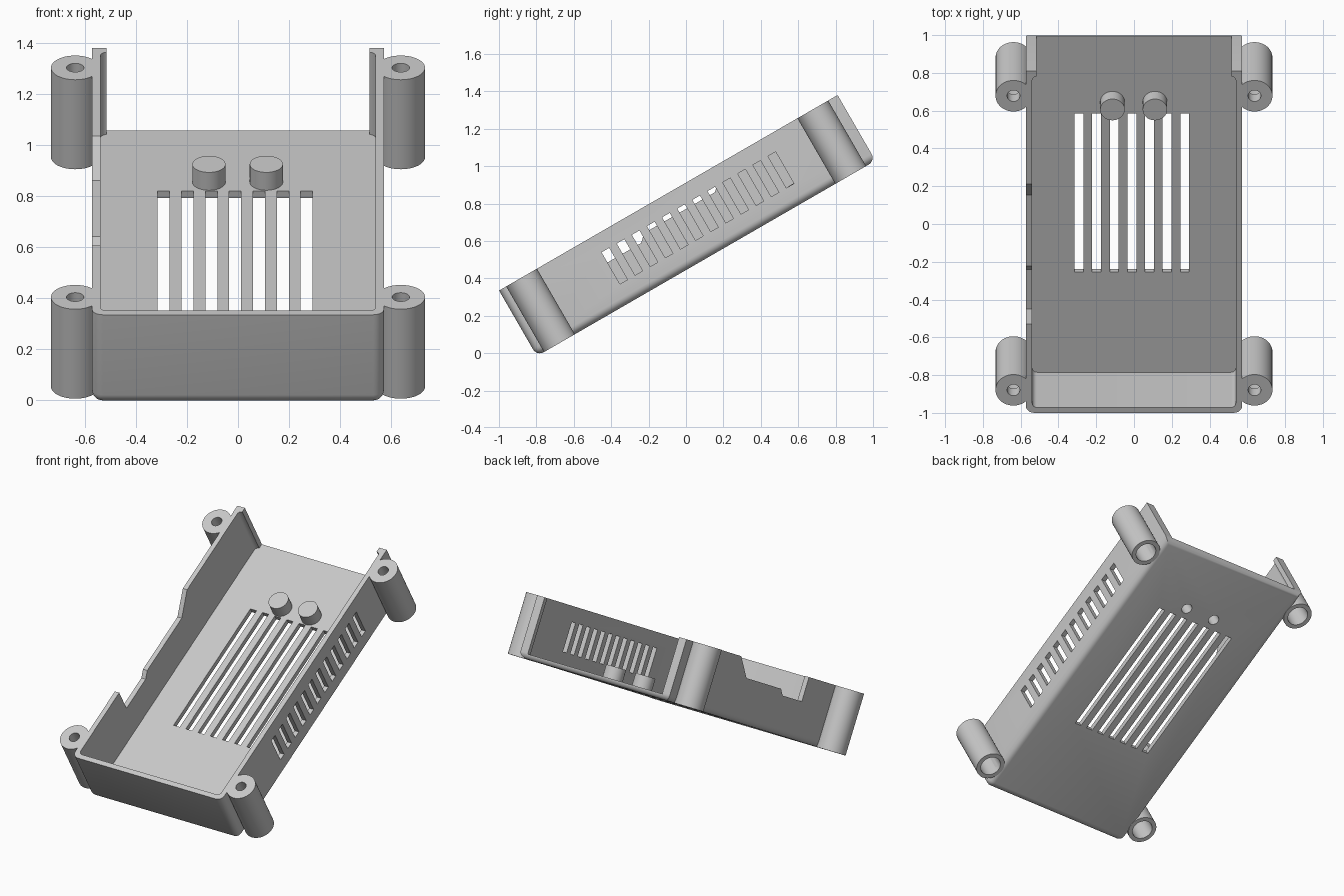
import bpy, bmesh, math
from mathutils import Matrix, Vector

old = bpy.data.objects.get("Cube")
if old:
    bpy.data.objects.remove(old, do_unlink=True)

# Tray is modelled flat (y = length, z = height), then every part is tilted
TILT = math.radians(30)
ORIGIN = (0, -0.797, -0.016)
HALF, LENGTH, HEIGHT, WALL = 0.572, 2.09, 0.405, 0.033

grey = bpy.data.materials.new("plain grey")
grey.use_nodes = True
COLOUR = (0.58, 0.58, 0.58, 1)
grey.diffuse_color = COLOUR
grey.node_tree.nodes["Principled BSDF"].inputs["Base Color"].default_value = COLOUR


def finish(name, bm):
    """Turn a bmesh into a tilted grey object."""
    bmesh.ops.recalc_face_normals(bm, faces=bm.faces)
    mesh = bpy.data.meshes.new(name)
    bm.to_mesh(mesh)
    bm.free()
    mesh.materials.append(grey)
    obj = bpy.data.objects.new(name, mesh)
    obj.location = ORIGIN
    obj.rotation_euler.x = TILT
    bpy.context.collection.objects.link(obj)
    return obj


def add_box(bm, lo, hi):
    lo, hi = Vector(lo), Vector(hi)
    place = Matrix.Translation((lo + hi) / 2) @ Matrix.Diagonal((*(hi - lo), 1))
    bmesh.ops.create_cube(bm, size=1, matrix=place)


def round_edges(bm, radius, rule):
    edges = [e for e in bm.edges if rule(*(v.co for v in e.verts))]
    bmesh.ops.bevel(bm, geom=edges, offset=radius, segments=6, profile=0.5, affect='EDGES')


def lathe(name, profile, x, y):
    """Spin a closed radius/height profile around a vertical axis."""
    bm = bmesh.new()
    verts = [bm.verts.new((r, 0, z)) for r, z in profile]
    edges = [bm.edges.new((a, b)) for a, b in zip(verts, verts[1:] + verts[:1])]
    bmesh.ops.spin(bm, geom=verts + edges, cent=(0, 0, 0), axis=(0, 0, 1),
                   angle=math.tau, steps=48)
    bmesh.ops.remove_doubles(bm, verts=bm.verts, dist=0.0001)
    bmesh.ops.translate(bm, verts=bm.verts, vec=(x, y, 0))
    return finish(name, bm)


def cut(target, bm):
    """Subtract a bmesh from an object and discard the cutter."""
    cutter = finish("cutter", bm)
    cutter.hide_render = True
    mod = target.modifiers.new("cut", 'BOOLEAN')
    mod.operation, mod.solver, mod.object = 'DIFFERENCE', 'EXACT', cutter
    bpy.context.view_layer.objects.active = target
    bpy.ops.object.modifier_apply(modifier=mod.name)
    bpy.data.objects.remove(cutter, do_unlink=True)


def upright(a, b):
    return abs(a.z - b.z) > 0.1


# Tray: rounded block with rounded bottom edges and front corners
bm = bmesh.new()
add_box(bm, (-HALF, 0, 0), (HALF, LENGTH, HEIGHT))
round_edges(bm, 0.042, lambda a, b: max(a.z, b.z) < 0.01
            or (upright(a, b) and max(a.y, b.y) < 0.01))
tray = finish("tray", bm)

# Inner cavity
bm = bmesh.new()
add_box(bm, (WALL - HALF, WALL, WALL), (HALF - WALL, LENGTH - WALL, 1))
round_edges(bm, 0.025, upright)
cut(tray, bm)

# Open back end, leaving a narrow lip at each side
bm = bmesh.new()
add_box(bm, (-0.515, 1.9, WALL), (0.515, 2.3, 1))
cut(tray, bm)

# Stepped notch in the right wall
bm = bmesh.new()
notch = [(0.542, 0.6), (0.542, 0.245), (0.784, 0.245), (0.826, 0.283),
         (1.262, 0.283), (1.4, HEIGHT), (1.4, 0.6)]
face = bm.faces.new([bm.verts.new((-0.7, y, z)) for y, z in notch])
side = bmesh.ops.extrude_face_region(bm, geom=[face])["geom"]
bmesh.ops.translate(bm, vec=(0.3, 0, 0),
                    verts=[v for v in side if isinstance(v, bmesh.types.BMVert)])
cut(tray, bm)

# Vent slots in the floor and left wall, and peg holes in the floor
PITCH, SLOT = 0.0934, 0.047
PEGS, PEG_Y, PEG_HOLE = (-0.114, 0.111), 1.685, 0.035
bm = bmesh.new()
for i in range(7):
    x = -0.315 + i * PITCH
    add_box(bm, (x, 0.645, -0.1), (x + SLOT, 1.615, 0.1))
for i in range(12):
    y = 0.577 + i * PITCH
    add_box(bm, (0.45, y, 0.112), (0.7, y + SLOT, 0.308))
for x in PEGS:
    bmesh.ops.create_cone(bm, cap_ends=True, segments=48, radius1=PEG_HOLE, radius2=PEG_HOLE,
                          depth=0.2, matrix=Matrix.Translation((x, PEG_Y, 0)))
cut(tray, bm)

parts = [tray]

# Hollow pegs standing on the floor
peg = [(0, 0.114), (0.065, 0.114), (0.065, WALL), (PEG_HOLE, WALL), (PEG_HOLE, 0.085), (0, 0.085)]
for label, x in zip(("right", "left"), PEGS):
    parts.append(lathe(label + "_peg", peg, x, PEG_Y))

# Corner screw posts, counterbored from below
post = [(0.095, 0), (0.095, HEIGHT), (0.034, HEIGHT), (0.034, 0.33), (0.067, 0.33), (0.067, 0)]
for side, x in (("right", -0.638), ("left", 0.638)):
    for end, y in (("front", 0.139), ("back", 1.937)):
        parts.append(lathe(f"{end}_{side}_post", post, x, y))

# Smooth curves, crisp edges
bpy.ops.object.select_all(action='DESELECT')
for obj in parts:
    obj.select_set(True)
bpy.context.view_layer.objects.active = tray
bpy.ops.object.shade_smooth_by_angle(angle=math.radians(30))
